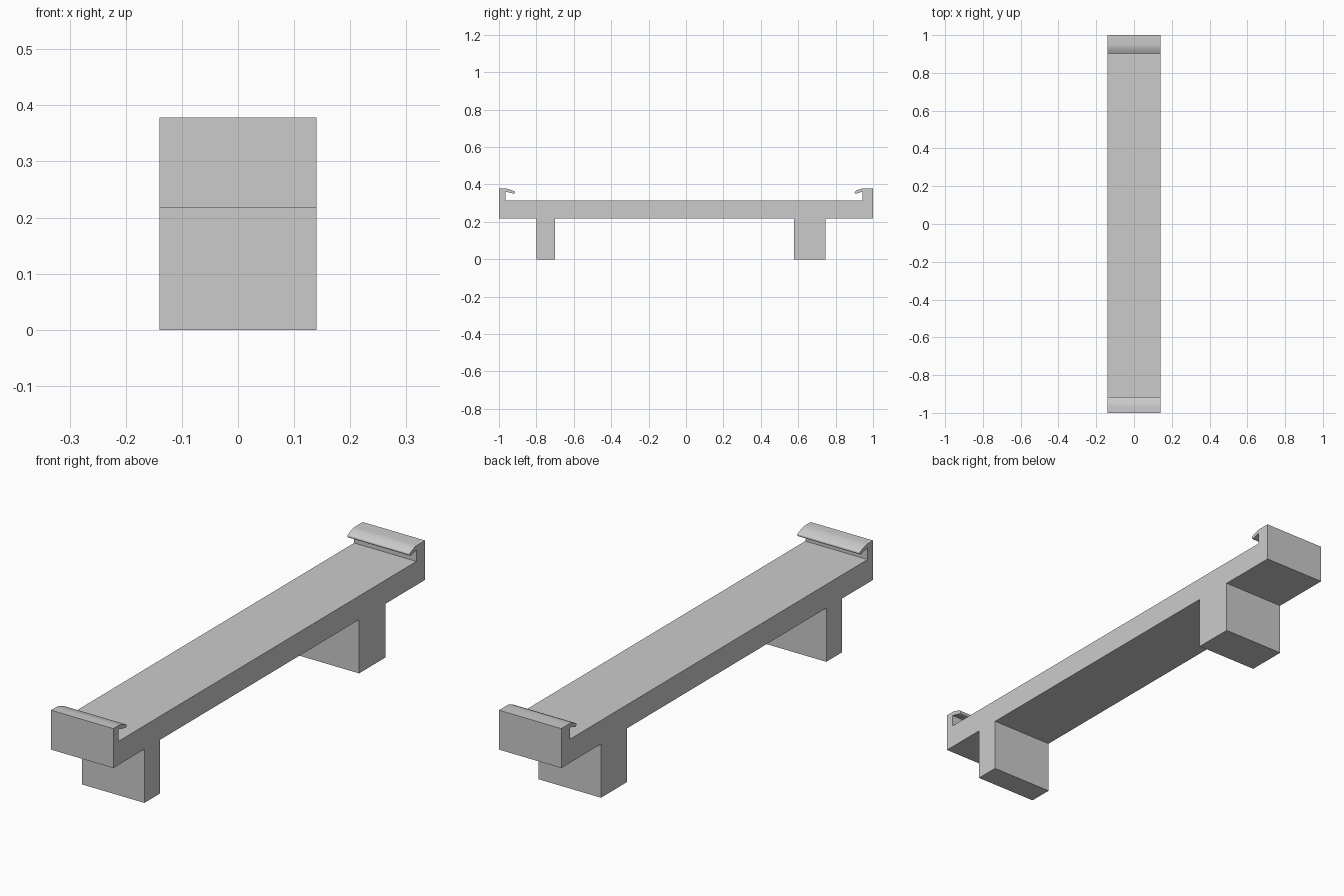
import bpy, bmesh, math

if "Cube" in bpy.data.objects:
    bpy.data.objects.remove(bpy.data.objects["Cube"])

HALF_W = 0.14
UNDER, DECK, TOP = 0.218, 0.314, 0.378


def lip(side, wall, tip):
    """Wall and curled lip outline, from the deck corner out to the outer top corner."""
    r = 0.007
    cy, cz = tip + r, 0.358
    pts = [(wall, DECK), (wall, 0.362)]
    # rounded tip, swept from the underside to the upper side
    for i in range(7):
        a = math.radians(-70 - 180 * i / 6)
        pts.append((cy + r * math.cos(a), cz + r * math.sin(a)))
    # gentle curve up to the flat top
    y0, z0 = pts[-1]
    y1 = wall + 0.004
    for i in range(1, 6):
        t = i / 5
        pts.append((y0 + (y1 - y0) * t, z0 + (TOP - z0) * math.sin(t * math.pi / 2)))
    pts.append((1.0, TOP))
    # underside runs from the wall to the tip
    return [(side * y, z) for y, z in pts]


def extrude_profile(name, pts):
    bm = bmesh.new()
    face = bm.faces.new([bm.verts.new((-HALF_W, y, z)) for y, z in pts])
    geo = bmesh.ops.extrude_face_region(bm, geom=[face])["geom"]
    verts = [v for v in geo if isinstance(v, bmesh.types.BMVert)]
    bmesh.ops.translate(bm, verts=verts, vec=(2 * HALF_W, 0, 0))
    bmesh.ops.recalc_face_normals(bm, faces=bm.faces)
    mesh = bpy.data.meshes.new(name)
    bm.to_mesh(mesh)
    bm.free()
    ob = bpy.data.objects.new(name, mesh)
    bpy.context.collection.objects.link(ob)
    return ob


def leg(y0, y1):
    return [(y0, UNDER), (y0, 0), (y1, 0), (y1, UNDER)]


# Deck, two legs and both curled ends share one continuous outline
outline = [(-1, UNDER)] + leg(-0.80, -0.70) + leg(0.577, 0.745) + [(1, UNDER)]
outline += lip(1, 0.945, 0.902)[::-1]
outline += lip(-1, 0.965, 0.915)
rail = extrude_profile("clip_rail_bracket", outline)

# Smooth only the curled lips
bpy.context.view_layer.objects.active = rail
rail.select_set(True)
bpy.ops.object.shade_smooth_by_angle(angle=math.radians(35))
